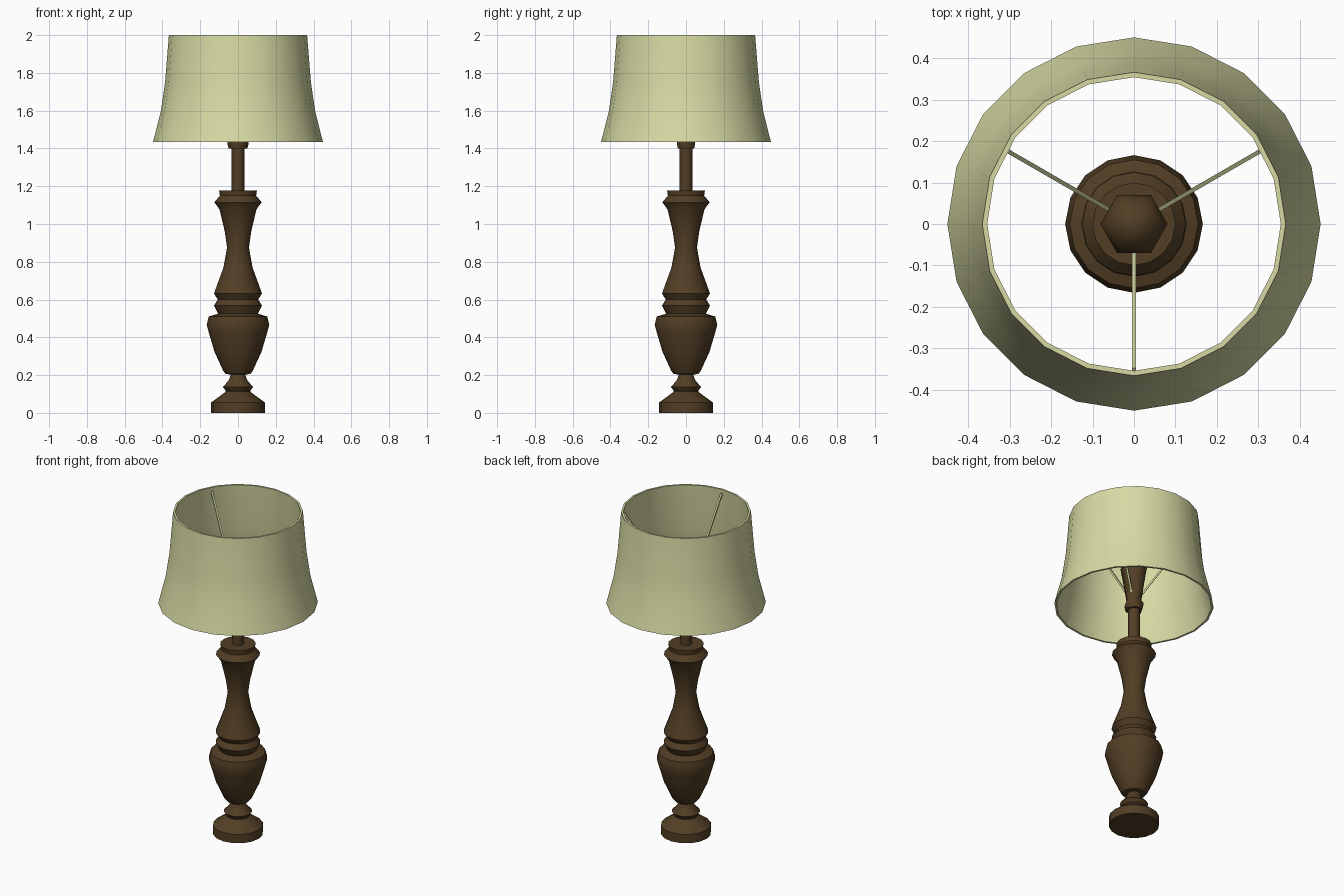
import bpy, bmesh, math
from mathutils import Vector

if "Cube" in bpy.data.objects:
    bpy.data.objects.remove(bpy.data.objects["Cube"])


def material(name, rgb):
    m = bpy.data.materials.new(name)
    m.diffuse_color = (*rgb, 1)
    m.use_nodes = True
    m.node_tree.nodes["Principled BSDF"].inputs["Base Color"].default_value = m.diffuse_color
    return m


wood = material("dark_wood", (0.085, 0.048, 0.018))
cloth = material("cream_cloth", (0.68, 0.70, 0.37))


def finish(bm, name, mat, angle):
    bmesh.ops.recalc_face_normals(bm, faces=bm.faces)
    me = bpy.data.meshes.new(name)
    bm.to_mesh(me)
    bm.free()
    ob = bpy.data.objects.new(name, me)
    bpy.context.collection.objects.link(ob)
    me.materials.append(mat)
    bpy.ops.object.select_all(action='DESELECT')
    ob.select_set(True)
    bpy.context.view_layer.objects.active = ob
    if angle:
        bpy.ops.object.shade_smooth_by_angle(angle=math.radians(angle))
    return ob


def lathe(name, profile, sides, mat, angle=35, loop=False):
    """Revolve (radius, z) points; cap the ends or close the profile into a loop."""
    bm = bmesh.new()
    rings = [[bm.verts.new((r * math.cos(2 * math.pi * i / sides),
                            r * math.sin(2 * math.pi * i / sides), z))
              for i in range(sides)] for r, z in profile]
    pairs = list(zip(rings, rings[1:]))
    if loop:
        pairs.append((rings[-1], rings[0]))
    else:
        bm.faces.new(rings[0])
        bm.faces.new(rings[-1])
    for a, b in pairs:
        for i in range(sides):
            j = (i + 1) % sides
            bm.faces.new((a[i], a[j], b[j], b[i]))
    return finish(bm, name, mat, angle)


# Turned wooden column
lathe("turned_column", [
    (0.142, 0), (0.142, 0.055), (0.065, 0.112), (0.065, 0.118), (0.08, 0.138),
    (0.05, 0.17), (0.038, 0.203), (0.065, 0.206), (0.078, 0.222), (0.125, 0.325),
    (0.153, 0.42), (0.166, 0.467), (0.155, 0.51), (0.105, 0.525), (0.127, 0.568),
    (0.107, 0.6), (0.127, 0.632), (0.077, 0.77), (0.058, 0.875), (0.07, 0.96),
    (0.098, 1.078), (0.125, 1.115), (0.096, 1.15), (0.1, 1.178)], 16, wood)

# Stem between column and lamp holder
lathe("stem", [(0.034, 1.17), (0.034, 1.41)], 8, wood, 50)

# Lamp holder and domed bulb
lathe("lamp_holder", [(0.05, 1.4), (0.056, 1.425), (0.056, 1.44), (0.044, 1.455),
                      (0.05, 1.5), (0.07, 1.62), (0.081, 1.68), (0.07, 1.73),
                      (0.035, 1.765), (0.01, 1.772)], 6, wood, 65)

# Flared shade with thickness
outer = [(0.45, 1.433), (0.408, 1.6), (0.386, 1.75), (0.366, 2.0)]
lathe("lampshade", outer + [(r - 0.012, z) for r, z in reversed(outer)],
      20, cloth, 35, True)

# Three sloping struts holding the shade
for k in range(3):
    a = math.radians(30 + 120 * k)
    d = Vector((math.cos(a), math.sin(a), 0))
    p = d * 0.035 + Vector((0, 0, 1.495))
    q = d * 0.352 + Vector((0, 0, 1.978))
    axis = q - p
    bm = bmesh.new()
    bmesh.ops.create_cube(bm, size=1)
    bmesh.ops.scale(bm, vec=(0.01, 0.01, axis.length), verts=bm.verts)
    strut = finish(bm, f"shade_strut_{k + 1}", cloth, None)
    strut.rotation_euler = axis.to_track_quat('Z', 'Y').to_euler()
    strut.location = (p + q) / 2
